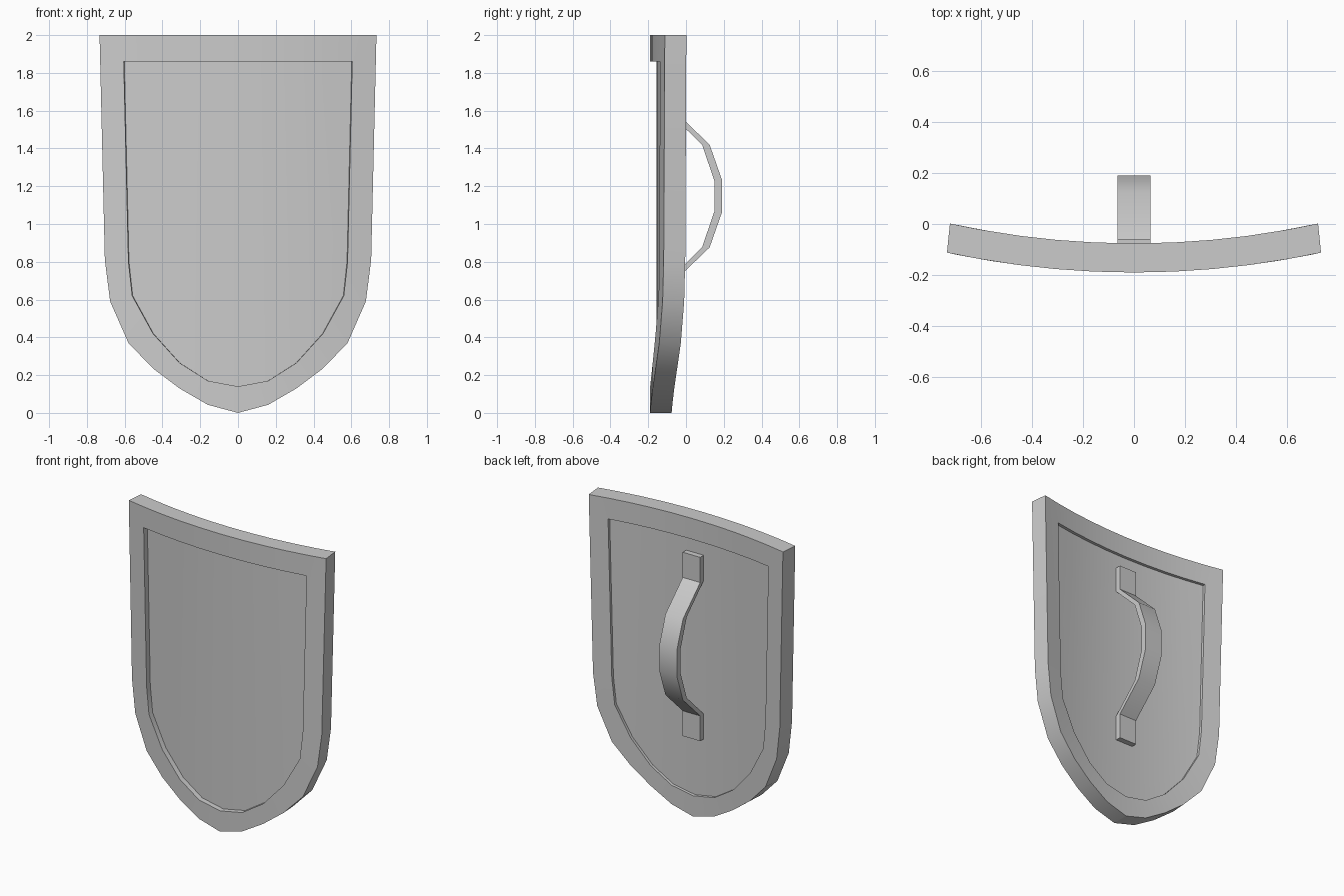
import bpy, bmesh, math

if "Cube" in bpy.data.objects:
    bpy.data.objects.remove(bpy.data.objects["Cube"])

R = 3.49        # front curvature radius
THICK = 0.114   # rim thickness
RECESS_F, RECESS_B = 0.035, 0.02


def finish(name, bm):
    bmesh.ops.remove_doubles(bm, verts=bm.verts, dist=0.0005)
    bmesh.ops.recalc_face_normals(bm, faces=bm.faces)
    me = bpy.data.meshes.new(name)
    bm.to_mesh(me)
    bm.free()
    ob = bpy.data.objects.new(name, me)
    bpy.context.collection.objects.link(ob)
    bpy.ops.object.select_all(action='DESELECT')
    ob.select_set(True)
    bpy.context.view_layer.objects.active = ob
    bpy.ops.object.shade_smooth_by_angle(angle=math.radians(30))


def add_face(bm, pts):
    unique = []
    for p in pts:
        if p not in unique:
            unique.append(p)
    bm.faces.new([bm.verts.new(p) for p in unique])


def bend(p, depth):
    # wrap a flat (x, z) point onto the curved shield, depth measured from the front
    x, z = p
    y = -0.19 + R - math.sqrt(R * R - x * x) + depth
    return (x * (1 - 0.14 * depth), y, z)


# Half outlines from top centre round to the bottom tip; paired outer / inner
outer = [(0, 2), (.16, 2), (.31, 2), (.45, 2), (.605, 2), (.733, 2), (.705, .81),
         (.677, .59), (.58, .37), (.45, .235), (.31, .13), (.16, .043), (0, 0)]
inner = [(0, 1.86), (.16, 1.86), (.31, 1.86), (.45, 1.86), (.605, 1.86), (.605, 1.86),
         (.58, .80), (.56, .62), (.56, .62), (.45, .42), (.31, .265), (.16, .17), (0, .14)]

# Shield: rim, recessed panel on both sides, outer edge
bm = bmesh.new()
for s in (1, -1):
    def P(p, d):
        return bend((s * p[0], p[1]), d)
    n = len(outer)
    for rim_d, panel_d in ((0, RECESS_F), (THICK, THICK - RECESS_B)):
        for i in range(n - 1):
            o0, o1, a, b = outer[i], outer[i + 1], inner[i], inner[i + 1]
            add_face(bm, [P(o0, rim_d), P(o1, rim_d), P(b, rim_d), P(a, rim_d)])
            if a != b:
                add_face(bm, [P(a, rim_d), P(b, rim_d), P(b, panel_d), P(a, panel_d)])
        for i in range(3):
            add_face(bm, [P(q, panel_d) for q in
                          (inner[i], inner[i + 1], inner[n - 2 - i], inner[n - 1 - i])])
        add_face(bm, [P(q, panel_d) for q in inner[3:10]])
    for i in range(n - 1):
        o0, o1 = outer[i], outer[i + 1]
        add_face(bm, [P(o0, 0), P(o1, 0), P(o1, THICK), P(o0, THICK)])
finish("shield", bm)

# Handle: bent strap with flat feet, upper half mirrored about its middle
MID, W = 1.148, 0.065
out_half = [(-.058, 1.765), (-.058, 1.596), (.125, 1.42), (.19, 1.235)]
in_half = [(-.10, 1.765), (-.10, 1.60), (.085, 1.42), (.15, 1.23)]


def full(h):
    return h + [(y, 2 * MID - z) for y, z in reversed(h)]


po, pi = full(out_half), full(in_half)
bm = bmesh.new()
for i in range(len(po) - 1):
    for q in (po, pi):
        add_face(bm, [(-W, *q[i]), (W, *q[i]), (W, *q[i + 1]), (-W, *q[i + 1])])
    for x in (-W, W):
        add_face(bm, [(x, *po[i]), (x, *po[i + 1]), (x, *pi[i + 1]), (x, *pi[i])])
for i in (0, -1):
    add_face(bm, [(-W, *po[i]), (W, *po[i]), (W, *pi[i]), (-W, *pi[i])])
finish("handle", bm)
